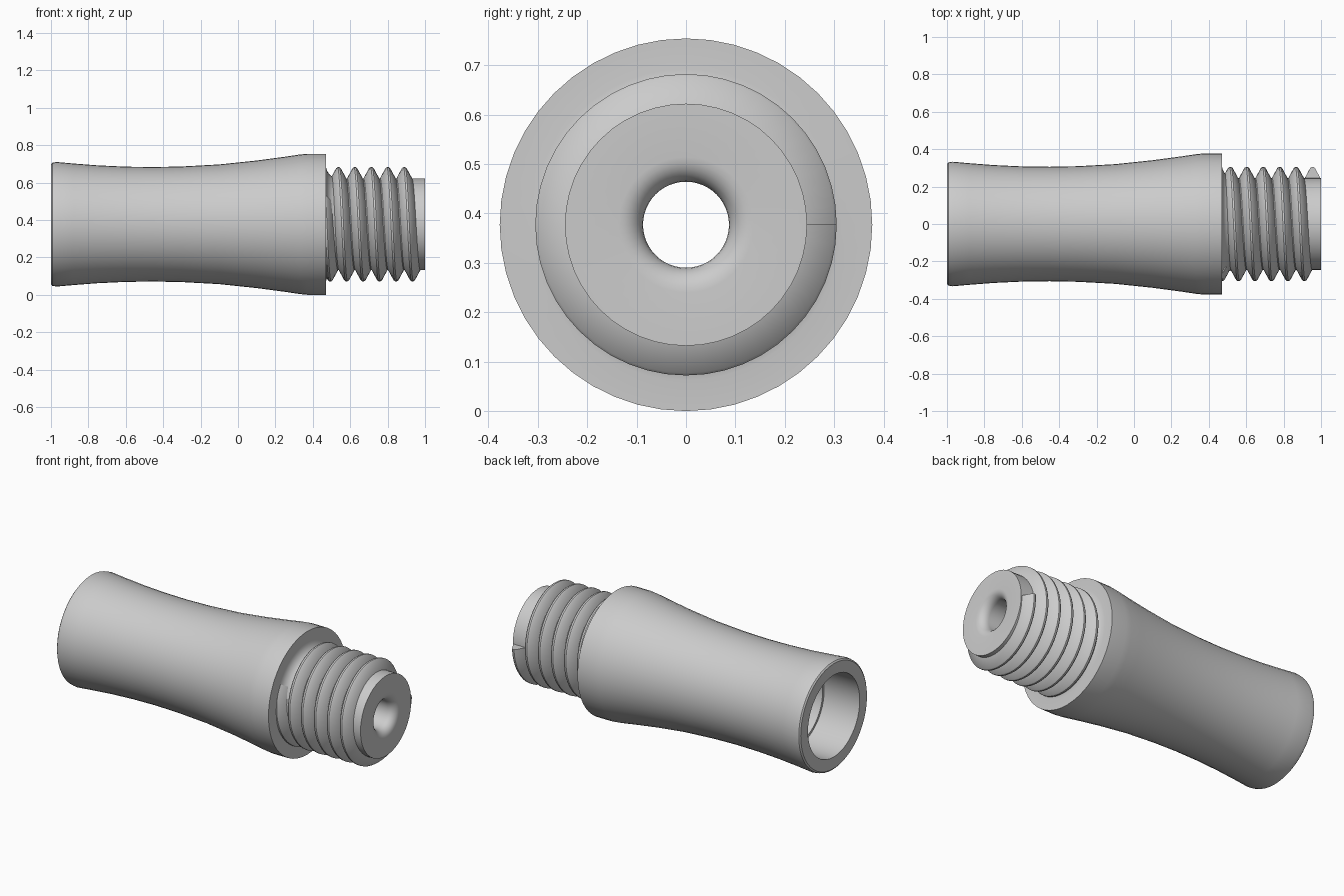
import bpy, bmesh, math

cube = bpy.data.objects.get("Cube")
if cube:
    bpy.data.objects.remove(cube)

AXIS_Z = 0.377
SEGMENTS = 48

grey = bpy.data.materials.new("plain grey")
grey.use_nodes = True
COLOUR = (0.6, 0.6, 0.6, 1)
grey.diffuse_color = COLOUR
grey.node_tree.nodes["Principled BSDF"].inputs["Base Color"].default_value = COLOUR


def around_axis(x, r, angle):
    """Point at radius r round the long axis; angle runs from +y towards +z."""
    return (x, r * math.cos(angle), AXIS_Z + r * math.sin(angle))


def sweep(name, rings, closed):
    """Skin a list of closed rings of points."""
    bm = bmesh.new()
    loops = [[bm.verts.new(p) for p in ring] for ring in rings]
    n = len(loops[0])
    pairs = list(zip(loops, loops[1:]))
    if closed:
        pairs.append((loops[-1], loops[0]))
    for a, b in pairs:
        for i in range(n):
            j = (i + 1) % n
            bm.faces.new((a[i], a[j], b[j], b[i]))
    if not closed:
        bm.faces.new(loops[0])
        bm.faces.new(loops[-1])
    bmesh.ops.recalc_face_normals(bm, faces=bm.faces)
    mesh = bpy.data.meshes.new(name)
    bm.to_mesh(mesh)
    bm.free()
    mesh.materials.append(grey)
    obj = bpy.data.objects.new(name, mesh)
    bpy.context.collection.objects.link(obj)
    bpy.ops.object.select_all(action="DESELECT")
    obj.select_set(True)
    bpy.context.view_layer.objects.active = obj
    bpy.ops.object.shade_smooth_by_angle(angle=math.radians(35))
    return obj


def arc(cx, cr, radius, start, end, steps=6):
    """Rounded corner in the (x, r) profile plane."""
    angles = [math.radians(start + (end - start) * i / steps) for i in range(steps + 1)]
    return [(cx + radius * math.cos(a), cr + radius * math.sin(a)) for a in angles]


# Waisted grip, shoulder and shank, then back through the bore
grip = [(-1, 0.32), (-0.993, 0.329), (-0.97, 0.333), (-0.88, 0.325), (-0.75, 0.315),
        (-0.6, 0.308), (-0.45, 0.306), (-0.3, 0.309), (-0.1, 0.32), (0.1, 0.341),
        (0.25, 0.361), (0.33, 0.373), (0.37, 0.377), (0.47, 0.377)]
shoulder = arc(0.54, 0.315, 0.07, 180, 270)
shank = [(1, 0.245)]
mouth = arc(0.95, 0.137, 0.05, 0, -90)
bore = [(0.4, 0.087), (0.3, 0.235), (-0.76, 0.235), (-0.76, 0.25), (-1, 0.25)]
profile = grip + shoulder + shank + mouth + bore

turns = [math.tau * i / SEGMENTS for i in range(SEGMENTS)]
sweep("grip_body", [[around_axis(x, r, a) for a in turns] for x, r in profile], True)

# Screw thread: a rounded ridge wound round the shank, with flat ends
PITCH, TURNS, END_X = 0.088, 5.6, 0.955
ridge = [(-0.043, 0.238), (-0.041, 0.246), (-0.012, 0.3), (-0.005, 0.305),
         (0.005, 0.305), (0.012, 0.3), (0.041, 0.246), (0.043, 0.238)]
steps = int(TURNS * SEGMENTS)
rings = []
for i in range(steps + 1):
    back = (steps - i) / SEGMENTS
    rings.append([around_axis(END_X - PITCH * back + dx, r, -math.tau * back)
                  for dx, r in ridge])
sweep("screw_thread", rings, False)
